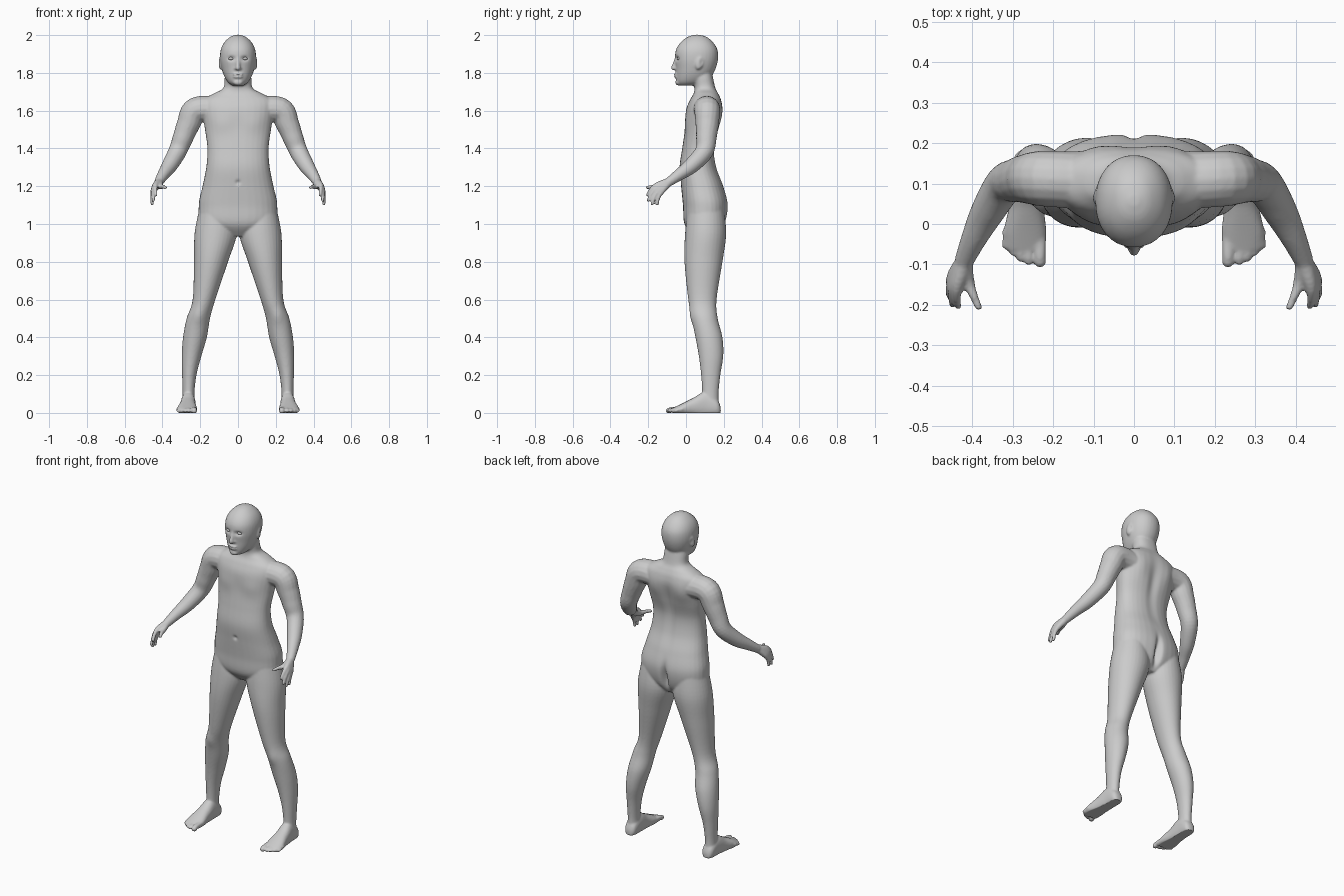
import bpy
import bmesh
from math import cos, sin, pi, exp, copysign
from mathutils import Vector, Matrix

cube = bpy.data.objects.get("Cube")
if cube:
    bpy.data.objects.remove(cube, do_unlink=True)

skin = bpy.data.materials.new("plain_grey")
skin.use_nodes = True
grey = (0.6, 0.6, 0.6, 1)
skin.diffuse_color = grey
skin.node_tree.nodes["Principled BSDF"].inputs["Base Color"].default_value = grey


def spline(rows, steps=6):
    """Catmull-Rom interpolation through rows of numbers."""
    points = [Vector(row) for row in rows]
    padded = [points[0]] + points + [points[-1]]
    result = []
    for a, b, c, d in zip(padded, padded[1:], padded[2:], padded[3:]):
        for step in range(steps):
            t = step / steps
            result.append(b + (c - a) * (t / 2)
                          + (a * 2 - b * 5 + c * 4 - d) * (t * t / 2)
                          + (b * 3 - a - c * 3 + d) * (t ** 3 / 2))
    return result + [points[-1]]


def skin_rings(bm, rings):
    """Closed surface through rings of equal length."""
    loops = [[bm.verts.new(p) for p in ring] for ring in rings]
    for low, high in zip(loops, loops[1:]):
        for i in range(len(low)):
            j = (i + 1) % len(low)
            bm.faces.new((low[i], low[j], high[j], high[i]))
    bm.faces.new(loops[0][::-1])
    bm.faces.new(loops[-1])


def ring(center, across, up, power=2.0, segments=32):
    points = []
    for i in range(segments):
        angle = 2 * pi * i / segments
        c, s = cos(angle), sin(angle)
        points.append(center + across * copysign(abs(c) ** (2 / power), c)
                      + up * copysign(abs(s) ** (2 / power), s))
    return points


def stack(bm, rows, power=2.0):
    """Horizontal rings: height, centre x, half width, front y, back y."""
    skin_rings(bm, [ring(Vector((x, (front + back) / 2, z)), Vector((half, 0, 0)),
                         Vector((0, (back - front) / 2, 0)), power)
                    for z, x, half, front, back in spline(rows)])


def tube(bm, rows):
    """Round limb along a path: x, y, z, radius."""
    path = spline(rows)
    rings = []
    for i, row in enumerate(path):
        ahead, behind = path[min(i + 1, len(path) - 1)], path[max(i - 1, 0)]
        turn = (ahead - behind).to_3d().to_track_quat("Z", "Y")
        rings.append(ring(row.to_3d(), turn @ Vector((row.w, 0, 0)),
                          turn @ Vector((0, row.w, 0)), segments=16))
    skin_rings(bm, rings)
    for row in (path[0], path[-1]):
        ball(bm, row.to_3d(), (row.w,) * 3)


def ball(bm, center, size, tilt=0):
    matrix = (Matrix.Translation(center) @ Matrix.Rotation(tilt, 4, "X")
              @ Matrix.Diagonal((*size, 1)))
    bmesh.ops.create_uvsphere(bm, u_segments=20, v_segments=12, radius=1, matrix=matrix)


def mirror(bm):
    copy = bmesh.ops.duplicate(bm, geom=bm.verts[:] + bm.edges[:] + bm.faces[:])["geom"]
    for v in copy:
        if isinstance(v, bmesh.types.BMVert):
            v.co.x = -v.co.x
    bmesh.ops.reverse_faces(bm, faces=[f for f in copy if isinstance(f, bmesh.types.BMFace)])


def finish(bm, name):
    mesh = bpy.data.meshes.new(name)
    bm.to_mesh(mesh)
    bm.free()
    mesh.materials.append(skin)
    for polygon in mesh.polygons:
        polygon.use_smooth = True
    obj = bpy.data.objects.new(name, mesh)
    bpy.context.collection.objects.link(obj)
    return obj


body = bmesh.new()

# Leg
stack(body, [(1.08, .115, .09, .01, .2), (.95, .118, .112, -.005, .213),
             (.8, .143, .09, -.008, .193), (.6, .18, .06, .012, .162),
             (.5, .21, .062, .03, .168), (.4, .228, .063, .05, .193),
             (.3, .246, .052, .068, .197), (.2, .258, .038, .08, .182),
             (.1, .262, .031, .085, .172), (.04, .262, .034, .07, .175)])

# Foot: y, centre x, half width, height
foot = [(.184, .262, .015, .03), (.165, .262, .034, .07), (.1, .263, .038, .11),
        (.04, .266, .043, .08), (-.02, .269, .053, .05), (-.065, .268, .048, .028)]
skin_rings(body, [ring(Vector((x, y, high * .4)), Vector((half, 0, 0)),
                       Vector((0, 0, high * .6)), 2.3)
                  for y, x, half, high in spline(foot)])

# Toes
for x, tip, size in ((.232, -.092, .016), (.26, -.092, .011), (.28, -.083, .011),
                     (.299, -.07, .01), (.316, -.054, .01)):
    tube(body, [(x, -.02, .02, size), (x, tip + .02, .018, size * .9), (x, tip, .011, size)])

# Arm
tube(body, [(.1, .105, 1.605, .07), (.222, .112, 1.603, .069), (.262, .112, 1.53, .062),
            (.29, .108, 1.46, .055), (.32, .097, 1.385, .049), (.362, .03, 1.31, .042),
            (.395, -.035, 1.262, .032), (.417, -.085, 1.226, .025)])

# Hand: palm, thumb and fingers spread from the wrist
wrist = Vector((.418, -.09, 1.223))
for tip, bend in (((.434, -.203, 1.155), .018), ((.448, -.2, 1.125), .02),
                  ((.455, -.18, 1.105), .018), ((.455, -.153, 1.105), .012)):
    end = Vector(tip)
    knuckle = wrist.lerp(end, .5) + Vector((.01, -.004, bend))
    joint = knuckle.lerp(end, .55) + Vector((.003, -.004, .006))
    tube(body, [(*wrist, .022), (*knuckle, .0155), (*joint, .0105), (*end, .009)])
tube(body, [(*wrist, .02), (.41, -.14, 1.2, .016), (.397, -.175, 1.198, .011),
            (.384, -.205, 1.193, .0095)])

# Ear
ball(body, (.092, .07, 1.853), (.011, .021, .036), -.25)
mirror(body)

# Torso and neck
stack(body, [(.935, 0, .06, .04, .16), (1, 0, .19, -.008, .205), (1.1, 0, .208, -.016, .222),
             (1.2, 0, .188, -.026, .198), (1.3, 0, .168, -.034, .162),
             (1.4, 0, .162, -.02, .15), (1.5, 0, .175, -.006, .172),
             (1.6, 0, .19, 0, .192), (1.655, 0, .185, .02, .187),
             (1.69, 0, .13, .04, .172), (1.72, 0, .078, .045, .156),
             (1.78, 0, .07, .036, .142), (1.84, 0, .06, .04, .13)], 2.35)

# Head
stack(body, [(2.002, 0, .012, .045, .07), (1.99, 0, .042, .008, .11),
             (1.96, 0, .074, -.03, .145), (1.92, 0, .092, -.054, .167),
             (1.87, 0, .095, -.058, .169), (1.82, 0, .086, -.054, .156),
             (1.78, 0, .072, -.053, .133), (1.75, 0, .053, -.049, .1),
             (1.733, 0, .03, -.035, .06)], 2.15)

# Nose, lips and chin
tube(body, [(0, -.05, 1.885, .008), (0, -.06, 1.85, .01), (0, -.067, 1.826, .013)])
ball(body, (0, -.056, 1.824), (.02, .012, .01))
for z in (1.792, 1.779):
    ball(body, (0, -.053, z), (.027, .012, .0065))
ball(body, (0, -.04, 1.75), (.027, .017, .017))

# Fuse the parts into one soft skin
parts = finish(body, "body_parts")
fuse = parts.modifiers.new("fuse", "REMESH")
fuse.mode = "VOXEL"
fuse.voxel_size = .0058
relax = parts.modifiers.new("relax", "SMOOTH")
relax.factor = .5
relax.iterations = 5
fused = parts.evaluated_get(bpy.context.evaluated_depsgraph_get())
skin_bm = bmesh.new()
skin_bm.from_mesh(fused.to_mesh())
fused.to_mesh_clear()
bpy.data.objects.remove(parts, do_unlink=True)

# Soft dents and swells: centre, reach, push
sculpt = [((.036, -.055, 1.876), (.018, .03, .011), (0, .013, 0)),   # eye sockets
          ((0, -.06, 1.7855), (.022, .02, .003), (0, .006, 0)),      # mouth line
          ((0, .22, 1.03), (.018, .05, .08), (0, -.035, 0)),         # seat cleft
          ((0, .18, 1.45), (.03, .04, .16), (0, -.013, 0)),          # spine
          ((.1, .19, 1.56), (.05, .04, .07), (0, .01, 0)),           # shoulder blades
          ((.09, 0, 1.53), (.06, .04, .05), (0, -.006, 0)),          # chest
          ((0, -.03, 1.22), (.012, .03, .012), (0, .008, 0)),        # navel
          ((.105, .085, 1.855), (.012, .012, .02), (-.008, 0, 0)),   # ear hollows
          ((.21, .03, .51), (.03, .03, .04), (0, -.006, 0))]         # kneecaps
for v in skin_bm.verts:
    start = v.co.copy()
    side = Vector((abs(start.x), start.y, start.z))
    for center, reach, push in sculpt:
        gap = sum(((p - q) / r) ** 2 for p, q, r in zip(side, center, reach))
        if gap < 9:
            move = Vector(push) * exp(-gap)
            move.x = copysign(1, start.x) * move.x
            v.co += move
    v.co.z = max(v.co.z, 0)
finish(skin_bm, "body")

# Eyes
eyes = bmesh.new()
ball(eyes, (.036, -.0365, 1.876), (.015, .012, .0085))
mirror(eyes)
finish(eyes, "eyes")
